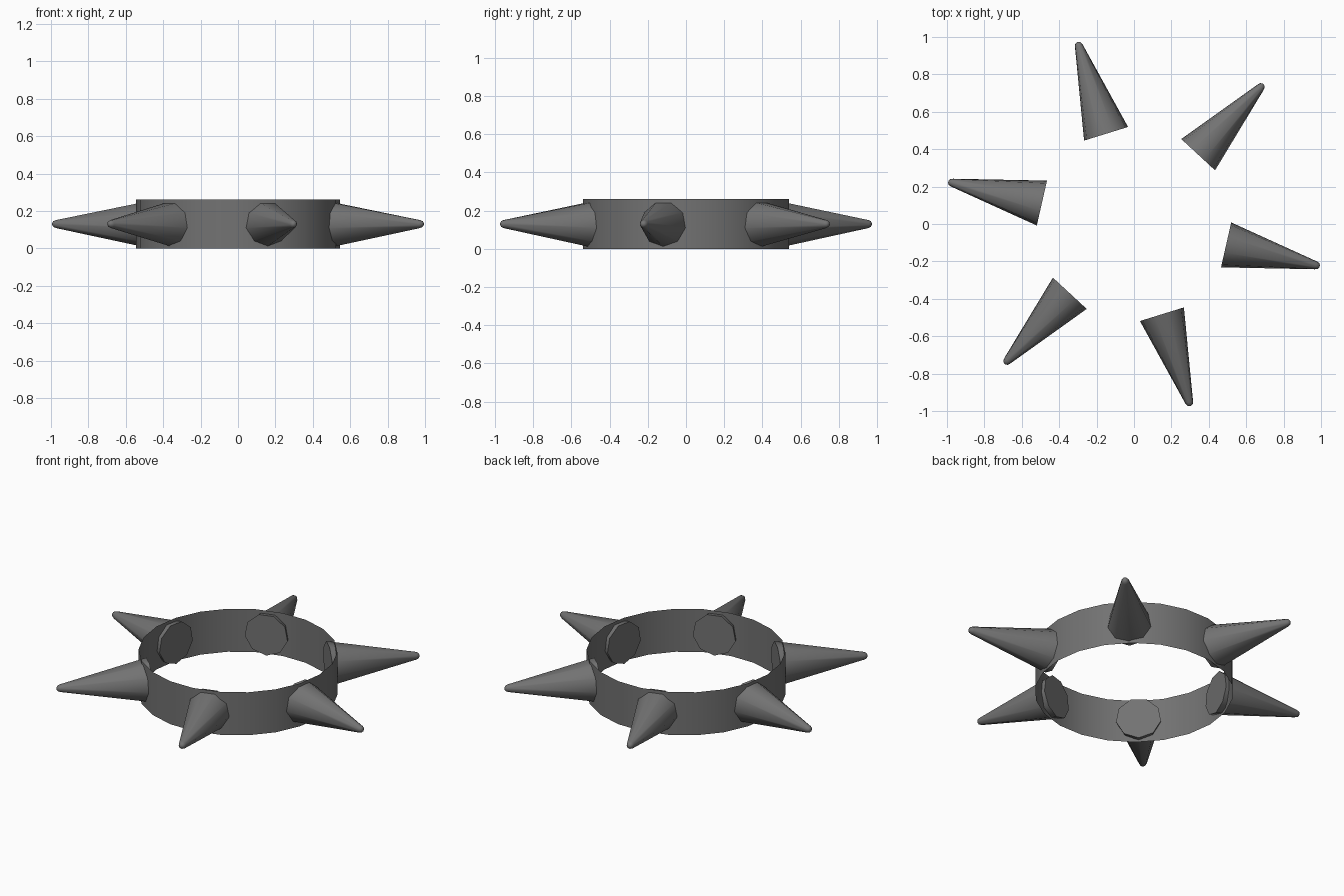
import bpy, bmesh, math
from mathutils import Vector, Matrix

if "Cube" in bpy.data.objects:
    bpy.data.objects.remove(bpy.data.objects["Cube"])

MID_Z = 0.13

metal = bpy.data.materials.new("dark_metal")
metal.diffuse_color = (0.17, 0.17, 0.17, 1)
metal.use_nodes = True
metal.node_tree.nodes["Principled BSDF"].inputs["Base Color"].default_value = metal.diffuse_color


def lathe(name, profile, sides, capped, matrix, phase, angle):
    """Revolve (radius, height) points about z, then place with a matrix."""
    bm = bmesh.new()
    rings = []
    for r, h in profile:
        rings.append([bm.verts.new((r * math.cos(phase + 2 * math.pi * i / sides),
                                    r * math.sin(phase + 2 * math.pi * i / sides), h))
                      for i in range(sides)])
    for a, b in zip(rings, rings[1:]):
        for i in range(sides):
            j = (i + 1) % sides
            bm.faces.new((a[i], a[j], b[j], b[i]))
    if capped:
        bm.faces.new(rings[0])
        bm.faces.new(rings[-1])
    bmesh.ops.recalc_face_normals(bm, faces=bm.faces)
    bm.transform(matrix)
    mesh = bpy.data.meshes.new(name)
    bm.to_mesh(mesh)
    bm.free()
    mesh.materials.append(metal)
    obj = bpy.data.objects.new(name, mesh)
    bpy.context.collection.objects.link(obj)
    bpy.ops.object.select_all(action='DESELECT')
    obj.select_set(True)
    bpy.context.view_layer.objects.active = obj
    bpy.ops.object.shade_smooth_by_angle(angle=math.radians(angle))
    return obj


# 22-sided band, a single sheet
lathe("band", [(0.545, 0), (0.545, 0.26)], 22, False, Matrix(), 0, 30)

# six radial spikes with blunt rounded tips
spike_profile = [(0.125, 0.505), (0.022, 0.997), (0.016, 1.012), (0.006, 1.018)]
for k in range(6):
    a = math.radians(-12.8 + 60 * k)
    out = Vector((math.cos(a), math.sin(a), 0))
    side = Vector((-math.sin(a), math.cos(a), 0))
    up = Vector((0, 0, 1))
    m = Matrix((side, up, out)).transposed().to_4x4()
    m = Matrix.Translation((0, 0, MID_Z)) @ m
    lathe(f"spike_{k + 1}", spike_profile, 9, True, m, math.radians(-90), 60)
